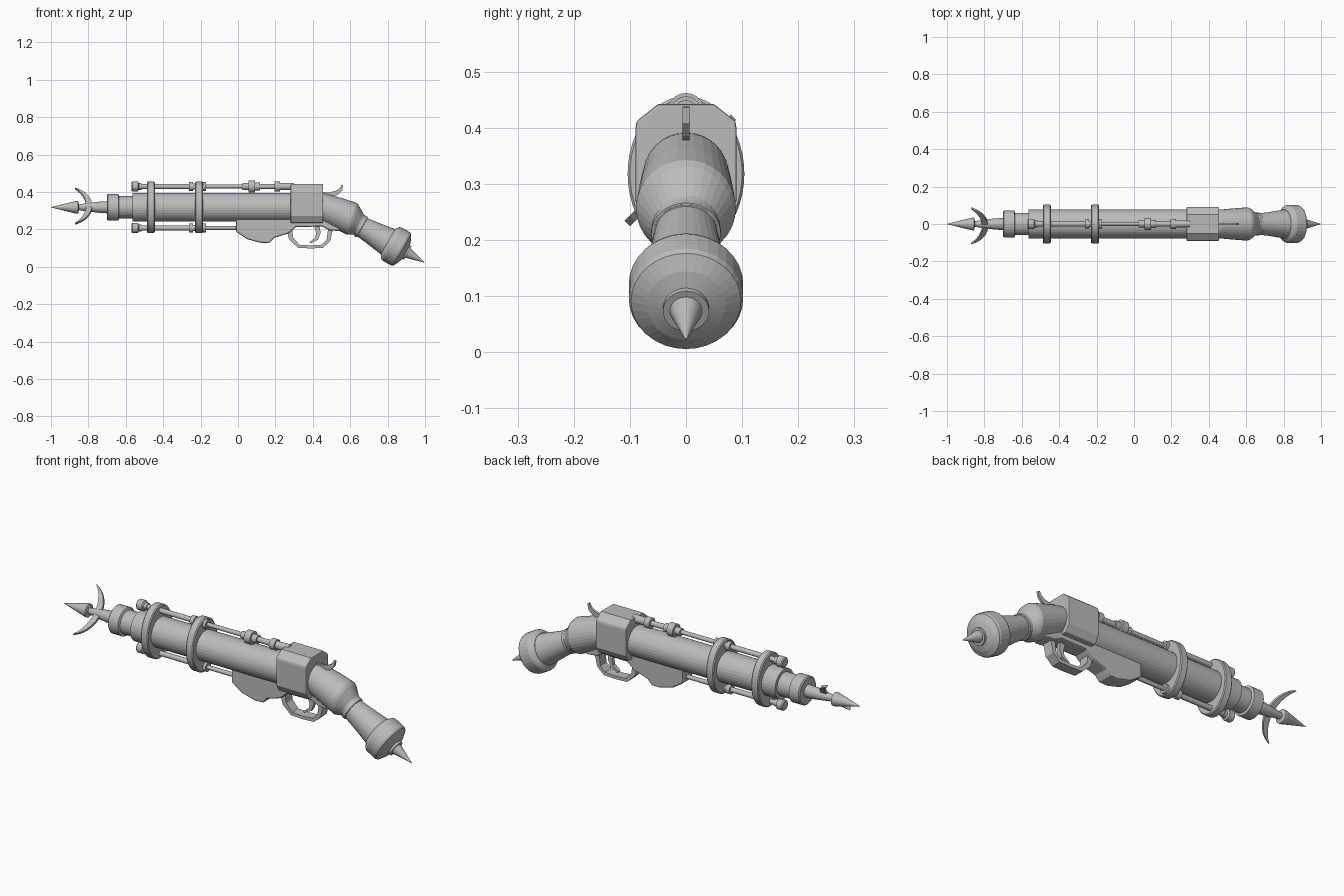
import bpy, bmesh, math
from mathutils import Vector

if "Cube" in bpy.data.objects:
    bpy.data.objects.remove(bpy.data.objects["Cube"])

steel = bpy.data.materials.new("grey_steel")
steel.diffuse_color = (0.5, 0.5, 0.5, 1)
steel.use_nodes = True
steel.node_tree.nodes["Principled BSDF"].inputs["Base Color"].default_value = steel.diffuse_color
AXIS = 0.318   # barrel axis height
N = 32


def finish(name, bm, bevel=0):
    bmesh.ops.recalc_face_normals(bm, faces=bm.faces)
    me = bpy.data.meshes.new(name)
    bm.to_mesh(me)
    bm.free()
    me.materials.append(steel)
    ob = bpy.data.objects.new(name, me)
    bpy.context.collection.objects.link(ob)
    if bevel:
        m = ob.modifiers.new("soft_edges", "BEVEL")
        m.width, m.segments, m.limit_method = bevel, 2, "ANGLE"
        m.angle_limit = math.radians(40)
    return ob


def tube(name, rings, n=N, squash=1):
    """Round body from rings (x, z, tilt in degrees, radius); squash scales height."""
    bm = bmesh.new()
    loops = []
    for x, z, tilt, r in rings:
        a = math.radians(tilt)
        up = Vector((math.sin(a), 0, math.cos(a))) * squash
        c = Vector((x, 0, z))
        loops.append([bm.verts.new(c + up * r * math.cos(t) + Vector((0, r * math.sin(t), 0)))
                      for t in (2 * math.pi * i / n for i in range(n))])
    for a, b in zip(loops, loops[1:]):
        for i in range(n):
            j = (i + 1) % n
            bm.faces.new((a[i], a[j], b[j], b[i]))
    bm.faces.new(loops[0])
    bm.faces.new(loops[-1])
    return finish(name, bm)


def lathe(name, prof, z=AXIS, x0=0, tilt=0, n=N):
    """Revolve (distance, radius) around an axis starting at x0, z."""
    a = math.radians(tilt)
    return tube(name, [(x0 + t * math.cos(a), z - t * math.sin(a), tilt, r) for t, r in prof], n)


def prism(name, pts, direction, bevel=0):
    """Extrude a closed outline of 3D points symmetrically along a direction."""
    bm = bmesh.new()
    d = Vector(direction)
    a = [bm.verts.new(Vector(p) - d) for p in pts]
    b = [bm.verts.new(Vector(p) + d) for p in pts]
    bm.faces.new(a)
    bm.faces.new(b)
    for i in range(len(a)):
        j = (i + 1) % len(a)
        bm.faces.new((a[i], a[j], b[j], b[i]))
    return finish(name, bm, bevel)


def plate(name, pts, half, bevel=0):
    return prism(name, [(x, 0, z) for x, z in pts], (0, half, 0), bevel)


def strip(name, path, widths, half):
    """Bent bar following an x, z path."""
    left, right = [], []
    for i, (p, w) in enumerate(zip(path, widths)):
        p = Vector(p)
        t = Vector(path[min(i + 1, len(path) - 1)]) - Vector(path[max(i - 1, 0)])
        nrm = Vector((-t.y, t.x)).normalized() * w / 2
        left.append(p + nrm)
        right.append(p - nrm)
    return plate(name, [tuple(p) for p in left + right[::-1]], half)


# Spear point and its stem
lathe("spear_tip", [(-1, .0005), (-.865, .034), (-.855, .034), (-.85, .014)])
lathe("spear_stem", [(-.86, .014), (-.79, .024), (-.74, .03), (-.69, .033)])

# Diagonal crescent blade behind the tip
def arc_x(u, x0, sag, h=.134):
    r = (h * h + sag * sag) / (2 * sag)
    return x0 - r + math.sqrt(max(r * r - u * u, 0))

us = [-.134 + .268 * i / 20 for i in range(21)]
outline = [(u, arc_x(u, -.78, .092)) for u in us]
outline += [(u, arc_x(u, -.812, .06)) for u in us[-2:0:-1]]
s = math.sqrt(.5)
prism("crescent_blade", [(x, -.01 + u * s, .324 + u * s) for u, x in outline],
      (0, .007 * s, -.007 * s))

# Barrel with stepped muzzle
lathe("barrel", [(-.70, .066), (-.695, .072), (-.64, .072), (-.635, .06),
                 (-.565, .06), (-.565, .077), (.3, .077)])

# Oval bands holding the rods
for name, x in (("front_band", -.466), ("rear_band", -.208)):
    tube(name, [(x - .021, AXIS, 0, .1), (x - .016, AXIS, 0, .104),
                (x + .016, AXIS, 0, .104), (x + .021, AXIS, 0, .1)], 48, 1.33)

# Upper and lower rods with knobs and collars
front_rod = [(-.57, .022), (-.565, .027), (-.535, .027), (-.53, .018), (-.515, .018),
             (-.515, .013), (-.263, .013), (-.263, .023), (-.24, .023), (-.24, .017),
             (-.19, .017), (-.19, .023), (-.172, .023), (-.172, .011)]
lathe("lower_rod", front_rod + [(.05, .011)], .207, n=20)
lathe("upper_rod", front_rod + [
    (.025, .011), (.025, .019), (.055, .019), (.055, .033), (.09, .033), (.09, .021),
    (.118, .021), (.118, .014), (.195, .014), (.195, .027), (.225, .027),
    (.225, .02), (.3, .02)], .429, n=20)

# Receiver block with sloped roof
half = [(.05, .442), (.088, .412), (.09, .40), (.09, .27), (.07, .235)]
prism("receiver", [(.368, y, z) for y, z in half] +
      [(.368, -y, z) for y, z in half[::-1]], (.087, 0, 0), .004)

# Lower frame, trigger guard, trigger, hammer
plate("lower_frame", [(-.01, .26), (-.01, .187), (.05, .147), (.12, .128), (.17, .128),
                      (.195, .155), (.27, .178), (.31, .212), (.45, .215), (.49, .195),
                      (.545, .19), (.55, .23), (.46, .27)], .042, .008)
strip("trigger_guard", [(.275, .195), (.285, .15), (.325, .109), (.39, .106), (.45, .109),
                        (.483, .14), (.495, .205)], [.03, .024, .018, .016, .018, .02, .026], .026)
strip("trigger", [(.42, .225), (.43, .18), (.42, .15), (.385, .128)],
      [.03, .024, .018, .008], .01)
strip("hammer", [(.44, .385), (.49, .384), (.53, .396), (.55, .414), (.558, .437)],
      [.03, .026, .024, .018, .008], .006)

# Bent wrist behind the receiver, ending at the neck
tube("wrist", [(.44, .316, 0, .076), (.46, .314, 8, .077), (.54, .284, 16, .084),
               (.607, .257, 16, .089), (.618, .251, 18, .084), (.645, .226, 28, .060),
               (.665, .212, 29.5, .058)])

# Flared grip, pommel and rear spike
lathe("grip", [(-.008, .055), (-.008, .062), (.006, .062), (.008, .056), (.06, .062),
               (.13, .072), (.175, .079)], .215, .658, 29.5)
lathe("pommel", [(.165, .079), (.18, .098), (.19, .102), (.242, .102), (.252, .098),
                 (.268, .07), (.277, .041), (.288, .041), (.288, .031)], .215, .658, 29.5)
lathe("rear_spike", [(.28, .031), (.392, .0005)], .215, .658, 29.5)
